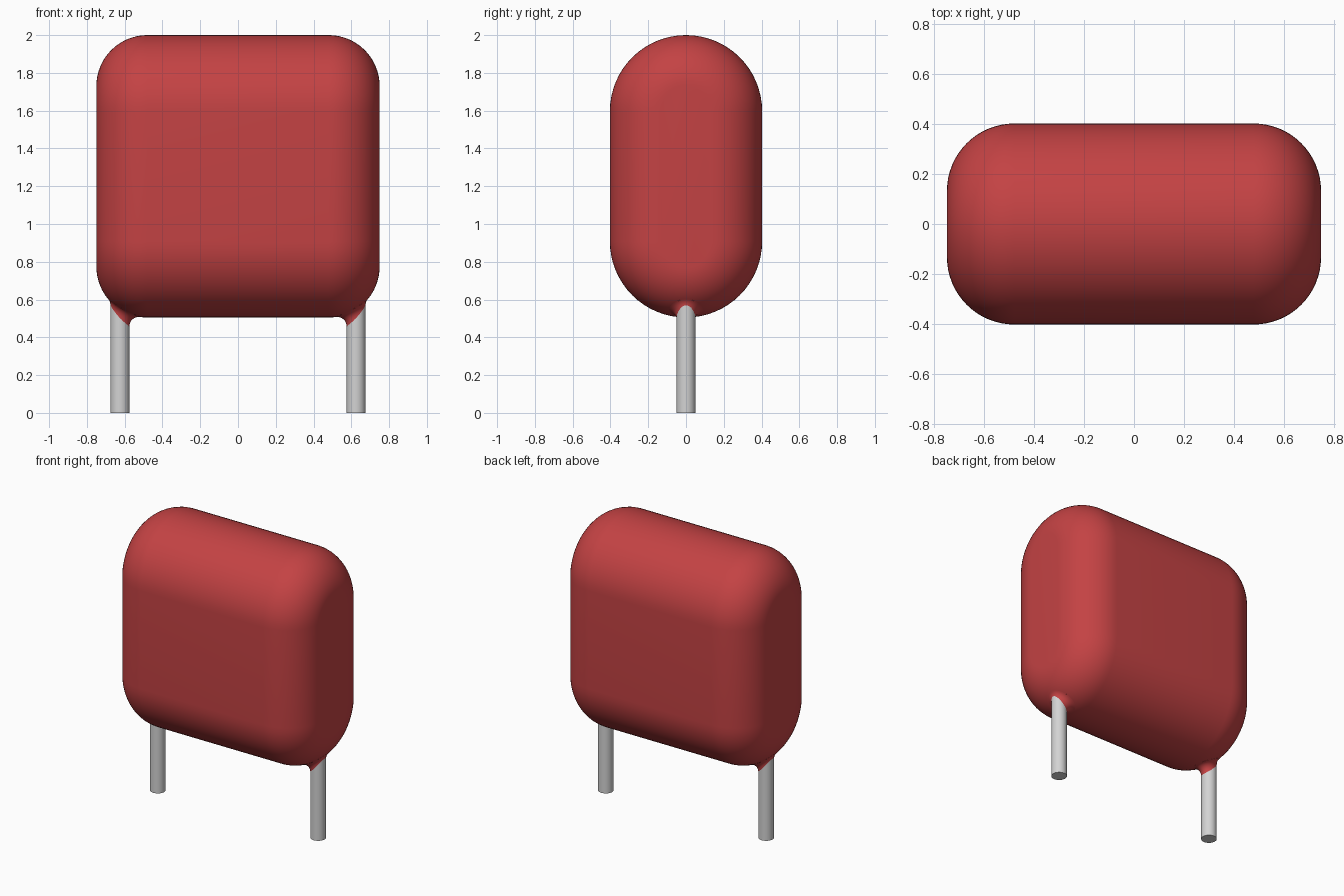
import bpy
import bmesh
import math
from mathutils import Vector

cube = bpy.data.objects.get("Cube")
if cube:
    bpy.data.objects.remove(cube, do_unlink=True)

# Main dimensions
HALF_X, R, FILLET = 0.75, 0.403, 0.27      # body half width, end radius, edge rounding
Z_LOW, Z_HIGH = 0.908, 1.597               # centres of the lower and upper round
LEAD_X, LEAD_R, BLEND = 0.625, 0.05, 0.05  # lead position, radius, coating blend radius


def material(name, rgb, roughness):
    mat = bpy.data.materials.new(name)
    mat.use_nodes = True
    mat.diffuse_color = (*rgb, 1)
    bsdf = mat.node_tree.nodes["Principled BSDF"]
    bsdf.inputs["Base Color"].default_value = (*rgb, 1)
    bsdf.inputs["Roughness"].default_value = roughness
    return mat


RED = material("red coating", (0.55, 0.055, 0.057), 0.4)
SILVER = material("silver wire", (0.65, 0.65, 0.65), 0.4)


def loft(name, rings, mat, caps):
    """Skin a list of closed rings with quads."""
    bm = bmesh.new()
    loops = [[bm.verts.new(p) for p in ring] for ring in rings]
    for a, b in zip(loops, loops[1:]):
        for i in range(len(a)):
            j = (i + 1) % len(a)
            bm.faces.new((a[i], a[j], b[j], b[i]))
    if caps:
        bm.faces.new(loops[0][::-1])
        bm.faces.new(loops[-1])
    bmesh.ops.recalc_face_normals(bm, faces=bm.faces)
    mesh = bpy.data.meshes.new(name)
    bm.to_mesh(mesh)
    bm.free()
    mesh.materials.append(mat)
    obj = bpy.data.objects.new(name, mesh)
    bpy.context.collection.objects.link(obj)
    bpy.ops.object.select_all(action="DESELECT")
    obj.select_set(True)
    bpy.context.view_layer.objects.active = obj
    bpy.ops.object.shade_smooth_by_angle(angle=math.radians(35))
    return obj


def stadium(x, r, n=32):
    """Upright rounded slot outline at a given x."""
    pts = []
    for start, zc in ((0, Z_HIGH), (math.pi, Z_LOW)):
        for i in range(n + 1):
            a = start + math.pi * i / n
            pts.append((x, r * math.cos(a), zc + r * math.sin(a)))
    return pts


# Body: slot outline drawn along x, shrinking along a quarter circle at each end
STEPS = 16
ends = []
for i in range(STEPS + 1):
    a = math.pi / 2 * i / STEPS
    ends.append((HALF_X - FILLET + FILLET * math.sin(a),
                 R - FILLET + FILLET * math.cos(a)))
sections = [(-x, r) for x, r in reversed(ends)] + ends
loft("capacitor_body", [stadium(x, r) for x, r in sections], RED, True)


def underside(x, y, offset):
    """Height of the body's underside, pushed outwards by offset."""
    dx = max(abs(x) - (HALF_X - FILLET), 0)
    rho = R - FILLET + math.sqrt((FILLET + offset) ** 2 - dx * dx)
    return Z_LOW - math.sqrt(rho * rho - y * y)


def coating_collar(name, side):
    """Concave blend of a ball rolled between the lead and the underside."""
    columns, count, arc = [], 48, 8
    cx, e = side * LEAD_X, 1e-4
    for k in range(count):
        t = 2 * math.pi * k / count
        out = Vector((math.cos(t), math.sin(t), 0))
        c = Vector((cx, 0, 0)) + out * (LEAD_R + BLEND)
        c.z = underside(c.x, c.y, BLEND)
        slope_x = (underside(c.x + e, c.y, BLEND) - underside(c.x - e, c.y, BLEND)) / (2 * e)
        slope_y = (underside(c.x, c.y + e, BLEND) - underside(c.x, c.y - e, BLEND)) / (2 * e)
        up = Vector((-slope_x, -slope_y, 1)).normalized()
        col = [c - out * (BLEND + 0.004)]
        col += [c + (-out).slerp(up, i / arc) * BLEND for i in range(arc + 1)]
        col.append(c + up * (BLEND + 0.008))
        columns.append(col)
    loft(name, list(zip(*columns)), RED, False)


def lead(name, side):
    rings = [[(side * LEAD_X + LEAD_R * math.cos(2 * math.pi * i / 32),
               LEAD_R * math.sin(2 * math.pi * i / 32), z) for i in range(32)]
             for z in (0, 0.68)]
    loft(name, rings, SILVER, True)


# Two wire leads, each with its flared coating collar
for label, side in (("left", 1), ("right", -1)):
    lead(label + "_lead", side)
    coating_collar(label + "_coating_collar", side)
